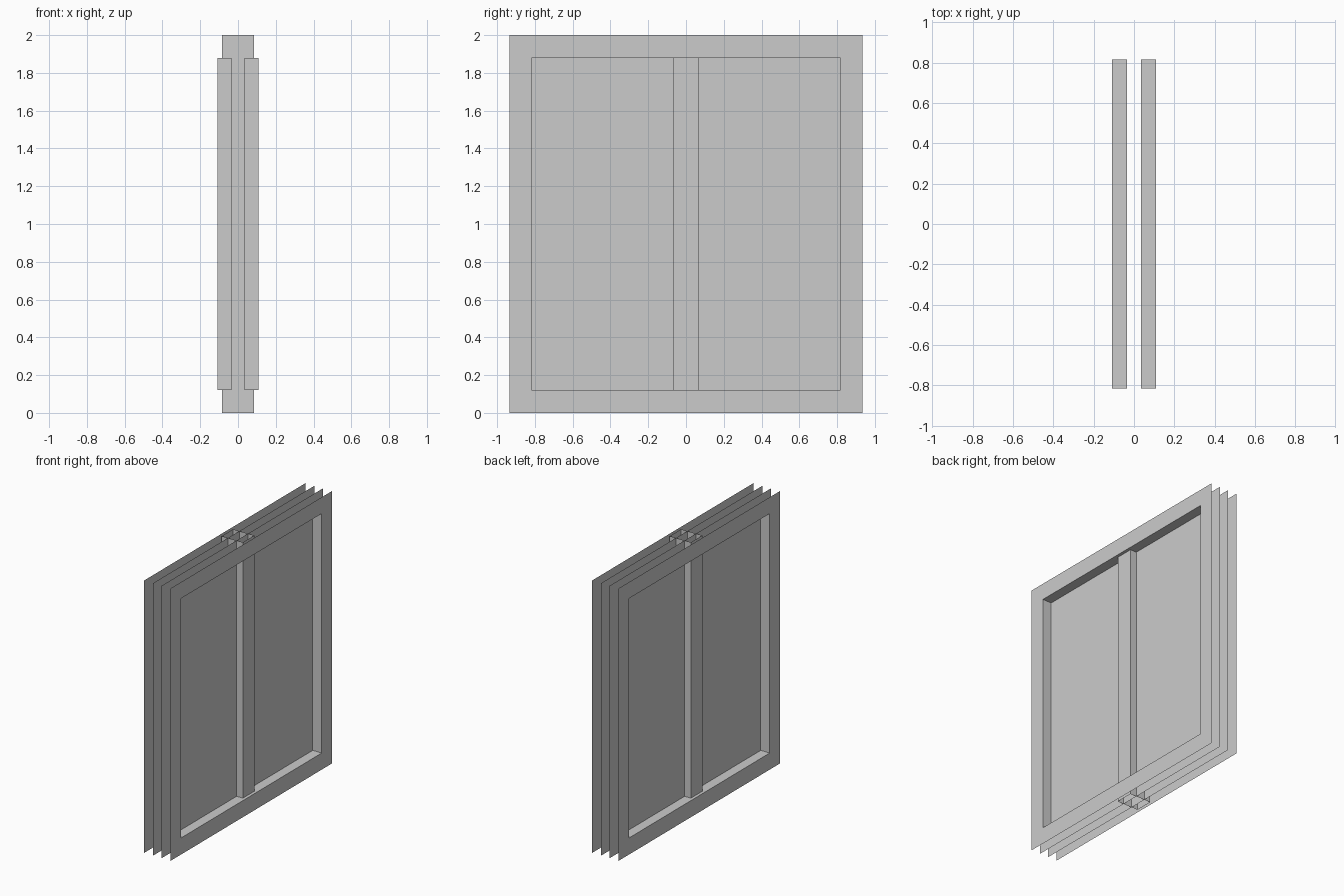
import bpy

if "Cube" in bpy.data.objects:
    bpy.data.objects.remove(bpy.data.objects["Cube"])

W, H = 0.935, 2.0              # half width (y) and height of the sheets
OW, Z0, Z1 = 0.817, 0.122, 1.88  # opening half width, bottom and top
X_OUT, X_IN = 0.108, 0.035     # frame face and inner panel positions


def make(name, verts, faces):
    me = bpy.data.meshes.new(name)
    me.from_pydata(verts, [], faces)
    ob = bpy.data.objects.new(name, me)
    bpy.context.collection.objects.link(ob)
    return ob


def rect(x, w, z0, z1):
    return [(x, -w, z0), (x, w, z0), (x, w, z1), (x, -w, z1)]


def ring(a, b, s):
    """Quads joining two four-point loops, wound for side s."""
    quads = [(a + i, a + (i + 1) % 4, b + (i + 1) % 4, b + i) for i in range(4)]
    return quads if s > 0 else [q[::-1] for q in quads]


for s, side in ((1, "right"), (-1, "left")):
    # thin frame face with its opening, plus the reveal back to the panel
    verts = (rect(s * X_OUT, W, 0, H) + rect(s * X_OUT, OW, Z0, Z1)
             + rect(s * X_IN, OW, Z0, Z1))
    make("frame_" + side, verts, ring(0, 4, s) + ring(4, 8, s))
    # full inner panel sheet
    face = (0, 1, 2, 3) if s > 0 else (3, 2, 1, 0)
    make("panel_" + side, rect(s * X_IN, W, 0, H), [face])

# central upright: hollow square tube open at top and bottom
mx, my = 0.086, 0.066
loop = [(-mx, -my), (mx, -my), (mx, my), (-mx, my)]
make("center_mullion", [(x, y, z) for z in (0, H) for x, y in loop], ring(0, 4, 1))
